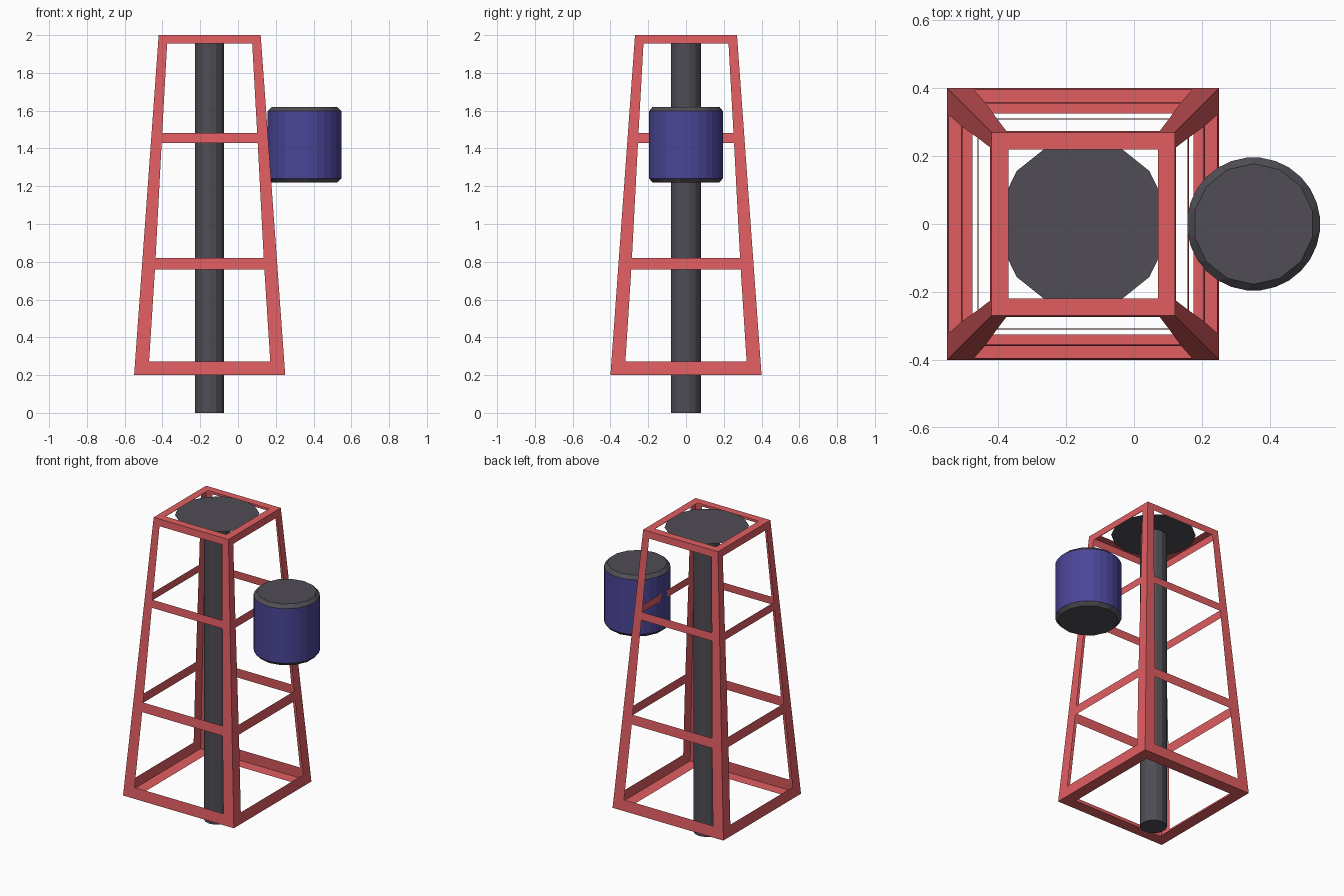
import bpy, bmesh
from math import pi
from mathutils import Matrix, Vector

if "Cube" in bpy.data.objects:
    bpy.data.objects.remove(bpy.data.objects["Cube"])

CX = -0.15          # tower axis
SIDES = 14


def material(name, rgb):
    m = bpy.data.materials.new(name)
    m.diffuse_color = (*rgb, 1)
    m.use_nodes = True
    m.node_tree.nodes["Principled BSDF"].inputs["Base Color"].default_value = m.diffuse_color
    return m


RED = material("red_paint", (0.75, 0.11, 0.12))
DARK = material("dark_metal", (0.08, 0.075, 0.09))
BLUE = material("blue_paint", (0.07, 0.06, 0.31))


def add_object(name, bm, mats, loc):
    me = bpy.data.meshes.new(name)
    bm.to_mesh(me)
    bm.free()
    for m in mats:
        me.materials.append(m)
    ob = bpy.data.objects.new(name, me)
    ob.location = loc
    bpy.context.collection.objects.link(ob)
    return ob


def panel(bm, outer, inner):
    """Flat four-sided border around an opening."""
    o = [bm.verts.new(p) for p in outer]
    i = [bm.verts.new(p) for p in inner]
    for k in range(4):
        n = (k + 1) % 4
        bm.faces.new((o[k], o[n], i[n], i[k]))


def half(z):
    return 0.4 - 0.13 * (z - 0.2) / 1.8


def front_quad(z0, z1, w0, w1):
    return [Vector((s * (half(z) - w), -half(z), z))
            for s, z, w in ((-1, z0, w0), (1, z0, w0), (1, z1, w1), (-1, z1, w1))]


def square(h, z):
    return [Vector((x * h, y * h, z)) for x, y in ((-1, -1), (1, -1), (1, 1), (-1, 1))]


# Tapered tower frame: thin skin with open panels
levels = [  # z range, opening z range, leg widths
    (0.20, 0.79, 0.272, 0.758, 0.074, 0.070),
    (0.79, 1.455, 0.820, 1.43, 0.069, 0.057),
    (1.455, 2.0, 1.481, 1.955, 0.056, 0.048),
]
bm = bmesh.new()
for q in range(4):
    rot = Matrix.Rotation(q * pi / 2, 3, 'Z')
    for za, zb, z0, z1, w0, w1 in levels:
        panel(bm, [rot @ p for p in front_quad(za, zb, 0, 0)],
              [rot @ p for p in front_quad(z0, z1, w0, w1)])
panel(bm, square(0.27, 2.0), square(0.22, 2.0))
panel(bm, square(0.4, 0.2)[::-1], square(0.325, 0.2)[::-1])
bmesh.ops.remove_doubles(bm, verts=bm.verts, dist=1e-4)
add_object("tower_frame", bm, [RED], (CX, 0, 0))


def cylinder(r, depth):
    bm = bmesh.new()
    bmesh.ops.create_cone(bm, cap_ends=True, segments=SIDES, radius1=r, radius2=r,
                          depth=depth, matrix=Matrix.Rotation(pi / 2, 4, 'Z'))
    # keep a corner pointing along y
    top = max(v.co.y for v in bm.verts)
    if top < r * 0.999:
        bmesh.ops.rotate(bm, verts=bm.verts, matrix=Matrix.Rotation(pi / 2, 3, 'Z'))
    return bm


# Central pole and the thin disc on top of it
add_object("centre_pole", cylinder(0.079, 1.985), [DARK], (CX, 0, 0.9925))
bm = bmesh.new()
bmesh.ops.create_circle(bm, cap_ends=True, segments=SIDES, radius=0.25,
                        matrix=Matrix.Rotation(pi / 2 if SIDES % 4 else 0, 4, 'Z'))
if max(v.co.y for v in bm.verts) < 0.2499:
    bmesh.ops.rotate(bm, verts=bm.verts, matrix=Matrix.Rotation(pi / 2, 3, 'Z'))
add_object("top_disc", bm, [DARK], (CX, 0, 1.99))

# Bevelled drum: blue wall, dark ends and rims
bm = cylinder(0.2, 0.4)
bmesh.ops.bevel(bm, geom=bm.edges[:], offset=0.022, offset_type='OFFSET',
                segments=1, affect='EDGES', profile=0.5)
bm.normal_update()
for f in bm.faces:
    f.material_index = 1 if abs(f.normal.z) < 0.1 else 0
add_object("side_drum", bm, [DARK, BLUE], (0.352, 0, 1.42))
